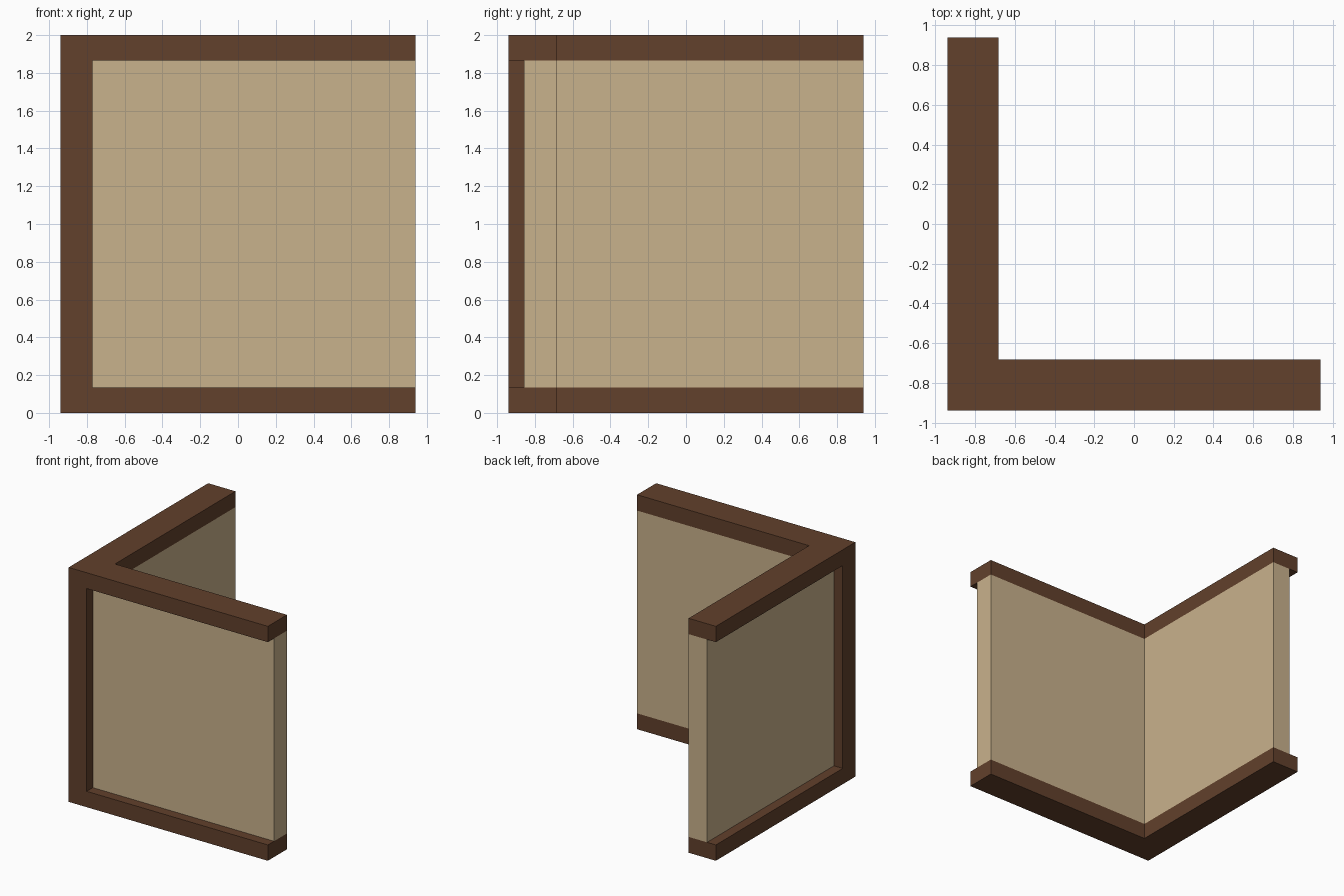
import bpy, bmesh

if "Cube" in bpy.data.objects:
    bpy.data.objects.remove(bpy.data.objects["Cube"])

END, POST, INNER, RECESS = 0.94, -0.77, -0.683, -0.857
RAIL, TOP = 0.135, 2.0


def material(name, rgb):
    m = bpy.data.materials.new(name)
    m.diffuse_color = (*rgb, 1)
    m.use_nodes = True
    m.node_tree.nodes["Principled BSDF"].inputs["Base Color"].default_value = m.diffuse_color
    return m


wood = material("dark_wood", (0.122, 0.052, 0.025))
plaster = material("tan_plaster", (0.584, 0.445, 0.264))


def prism(name, outline, z0, z1, mat):
    """Extrude a flat xy outline from z0 to z1."""
    bm = bmesh.new()
    face = bm.faces.new([bm.verts.new((x, y, z0)) for x, y in outline])
    ext = bmesh.ops.extrude_face_region(bm, geom=[face])
    verts = [v for v in ext["geom"] if isinstance(v, bmesh.types.BMVert)]
    bmesh.ops.translate(bm, verts=verts, vec=(0, 0, z1 - z0))
    bmesh.ops.recalc_face_normals(bm, faces=bm.faces)
    mesh = bpy.data.meshes.new(name)
    bm.to_mesh(mesh)
    bm.free()
    mesh.materials.append(mat)
    ob = bpy.data.objects.new(name, mesh)
    bpy.context.collection.objects.link(ob)


def wing_outline(outer, swap):
    """Plan of one wing, mitred behind the post; swap gives the other wing."""
    pts = [(POST, outer), (END, outer), (END, INNER), (INNER, INNER), (POST, POST)]
    return [(y, x) for x, y in pts] if swap else pts


# Corner post
prism("corner_post", [(-END, -END), (POST, -END), (POST, POST), (-END, POST)], 0, TOP, wood)

# Two wings: bottom rail, recessed wall panel, top rail
for side, swap in (("front", False), ("left", True)):
    prism(side + "_bottom_rail", wing_outline(-END, swap), 0, RAIL, wood)
    prism(side + "_wall_panel", wing_outline(RECESS, swap), RAIL, TOP - RAIL, plaster)
    prism(side + "_top_rail", wing_outline(-END, swap), TOP - RAIL, TOP, wood)
